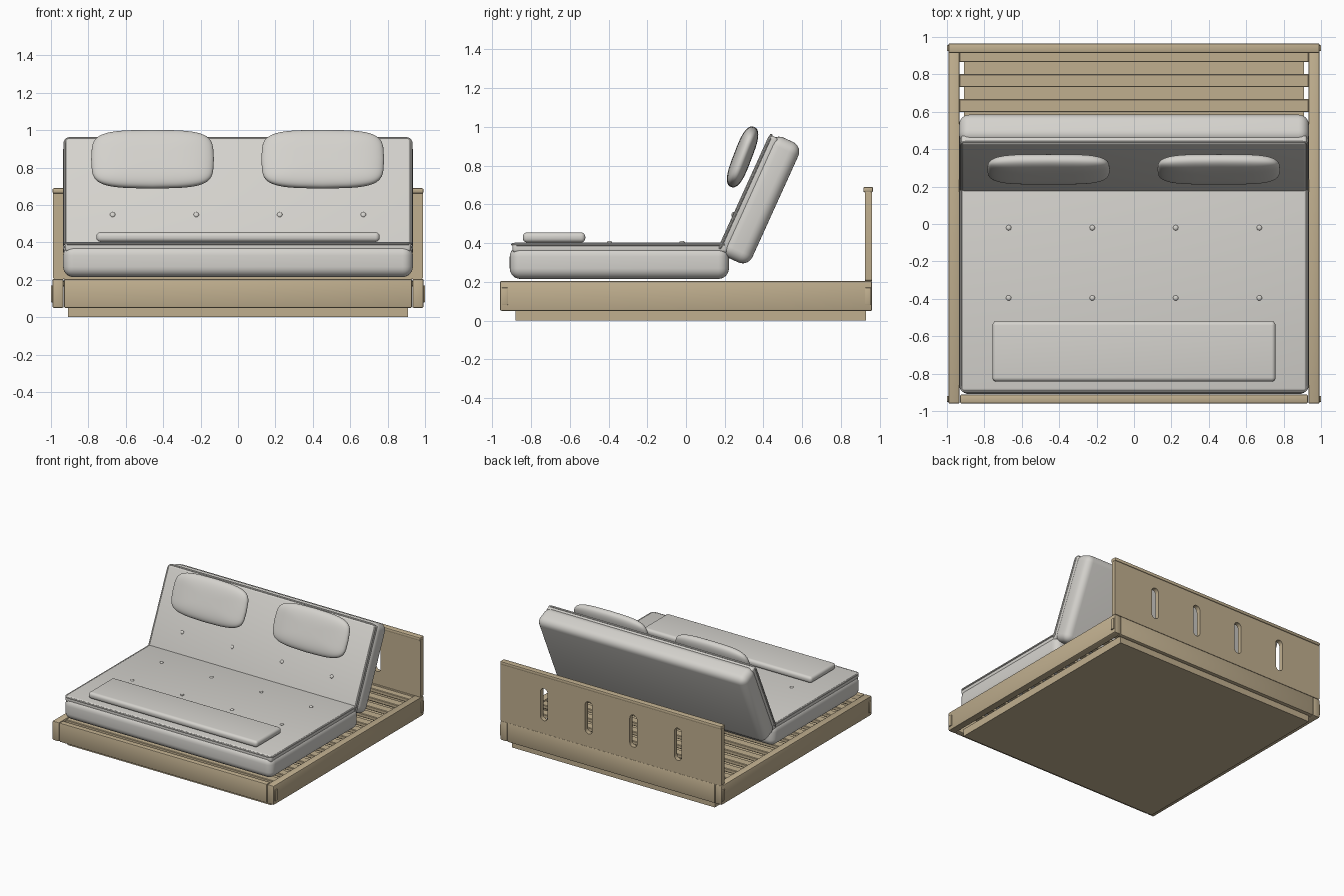
import bpy, bmesh, math
from mathutils import Matrix

if "Cube" in bpy.data.objects:
    bpy.data.objects.remove(bpy.data.objects["Cube"])

def material(name, rgb):
    m = bpy.data.materials.new(name)
    m.diffuse_color = (*rgb, 1)
    m.use_nodes = True
    m.node_tree.nodes["Principled BSDF"].inputs["Base Color"].default_value = m.diffuse_color
    return m

WOOD = material("light_wood", (0.53, 0.43, 0.275))
FABRIC = material("pale_grey_fabric", (0.66, 0.645, 0.61))
TILT = math.radians(65.6)          # backrest slope

def finish(ob, mat, rot=0.0):
    ob.data.materials.clear()
    ob.data.materials.append(mat)
    ob.rotation_euler.x = rot
    bpy.ops.object.select_all(action='DESELECT')
    ob.select_set(True)
    bpy.context.view_layer.objects.active = ob
    if ob.type == 'CURVE':
        bpy.ops.object.convert(target='MESH')
        ob = bpy.context.object
    bpy.ops.object.shade_smooth_by_angle(angle=math.radians(35))
    return ob

def from_bmesh(name, bm, mat, rot=0.0):
    me = bpy.data.meshes.new(name)
    bm.to_mesh(me)
    bm.free()
    ob = bpy.data.objects.new(name, me)
    bpy.context.collection.objects.link(ob)
    return finish(ob, mat, rot)

def box(name, x, y, z, mat, r=0.0, seg=2, rot=0.0):
    """Rounded box from (min, max) ranges."""
    bm = bmesh.new()
    size = [b - a for a, b in (x, y, z)]
    mid = [(a + b) / 2 for a, b in (x, y, z)]
    bmesh.ops.create_cube(bm, size=1, matrix=Matrix.Translation(mid) @ Matrix.Diagonal((*size, 1)))
    if r:
        bmesh.ops.bevel(bm, geom=bm.edges[:], offset=r, segments=seg, profile=0.5, affect='EDGES')
    return from_bmesh(name, bm, mat, rot)

def curve(name, loops, dims):
    cu = bpy.data.curves.new(name, 'CURVE')
    cu.dimensions = dims
    for pts in loops:
        s = cu.splines.new('POLY')
        s.points.add(len(pts) - 1)
        for p, co in zip(s.points, pts):
            p.co = (*co, 1)
        s.use_cyclic_u = True
    ob = bpy.data.objects.new(name, cu)
    bpy.context.collection.objects.link(ob)
    return ob

def round_rect(x0, x1, y0, y1, r, z=0.0, n=6):
    pts = []
    for k, (cx, cy) in enumerate([(x1 - r, y1 - r), (x0 + r, y1 - r), (x0 + r, y0 + r), (x1 - r, y0 + r)]):
        for i in range(n + 1):
            a = math.pi / 2 * (k + i / n)
            pts.append((cx + r * math.cos(a), cy + r * math.sin(a), z))
    return pts

def button(name, x, y, z, rot=0.0):
    bm = bmesh.new()
    bmesh.ops.create_uvsphere(bm, u_segments=16, v_segments=8, radius=0.014,
                              matrix=Matrix.Translation((x, y, z)) @ Matrix.Diagonal((1, 1, 0.5, 1)))
    from_bmesh(name, bm, FABRIC, rot)

def mattress(name, y0, y1, z0, z1, rows, rot=0.0):
    """Padded body, raised top panel, piping and rows of buttons."""
    box(name + "_body", (-0.935, 0.935), (y0, y1), (z0, z1), FABRIC, 0.055, 6, rot)
    box(name + "_top_panel", (-0.925, 0.925), (y0 + 0.015, y1 - 0.015), (z1 - 0.035, z1 + 0.018),
        FABRIC, 0.016, 4, rot)
    pipe = curve(name + "_piping", [round_rect(-0.926, 0.926, y0 + 0.014, y1 - 0.014, 0.03, z1 + 0.008)], '3D')
    pipe.data.bevel_depth = 0.007
    pipe.data.bevel_resolution = 2
    finish(pipe, FABRIC, rot)
    for y in rows:
        for i, x in enumerate((-0.67, -0.223, 0.223, 0.67)):
            button(f"{name}_button_{i}", x, y, z1 + 0.019, rot)

# Plinth and rails
box("plinth", (-0.91, 0.91), (-0.88, 0.93), (0, 0.06), WOOD)
for side, s in (("left", -1), ("right", 1)):
    box(side + "_rail", sorted((s * 0.932, s * 0.992)), (-0.96, 0.96), (0.05, 0.205), WOOD, 0.008)
    for end, y in (("front", -0.935), ("back", 0.94)):
        box(f"{side}_{end}_tenon", sorted((s * 0.96, s * 1.0)), (y - 0.016, y + 0.016),
            (0.08, 0.17), WOOD, 0.003)
box("front_rail", (-0.93, 0.93), (-0.96, -0.912), (0.05, 0.205), WOOD, 0.008)
box("back_rail", (-0.93, 0.93), (0.918, 0.96), (0.05, 0.205), WOOD, 0.006)

# Slats
for i in range(14):
    y = 0.9 - i * 0.1335
    box(f"slat_{i}", (-0.935, 0.935), (y - 0.035, y + 0.035), (0.165, 0.195), WOOD, 0.004, 1)

# Headboard with four upright slots, and its cap
loops = [round_rect(-0.99, 0.99, 0.205, 0.67, 0.01)]
loops += [round_rect(x - 0.032, x + 0.032, 0.31, 0.57, 0.0319) for x in (-0.6, -0.2, 0.2, 0.6)]
board = curve("headboard", loops, '2D')
board.data.fill_mode = 'BOTH'
board.data.extrude = 0.018
board.location.y = 0.942
finish(board, WOOD, math.pi / 2)
box("headboard_cap", (-0.992, 0.992), (0.915, 0.966), (0.662, 0.69), WOOD, 0.008)

# Seat and backrest
mattress("seat", -0.91, 0.222, 0.215, 0.385, (-0.02, -0.395))
mattress("backrest", 0.385, 1.068, -0.177, -0.013, (0.6,), TILT)

# Flat bolster at the front of the seat
box("bolster", (-0.757, 0.757), (-0.842, -0.52), (0.403, 0.455), FABRIC, 0.022, 5)

# Plump pillows
def power(v, e):
    return math.copysign(abs(v) ** e, v)

def pillow(name, cx):
    bm = bmesh.new()
    bmesh.ops.create_uvsphere(bm, u_segments=64, v_segments=32, radius=1)
    for v in bm.verts:
        x, y, z = v.co
        rad = math.hypot(x, y)
        if rad > 1e-6:
            x, y = power(x / rad, 0.36), power(y / rad, 0.36)
        ring = rad ** 0.6
        x, y, z = x * ring, y * ring, power(z, 0.85)
        # edges bow outwards in the middle
        v.co = (x * 0.328 * (1 - 0.05 * y * y), y * 0.166 * (1 - 0.1 * x * x), z * 0.047)
    ob = from_bmesh(name, bm, FABRIC, math.radians(69))
    ob.location = (cx, 0.292, 0.845)

pillow("left_pillow", -0.457)
pillow("right_pillow", 0.453)
